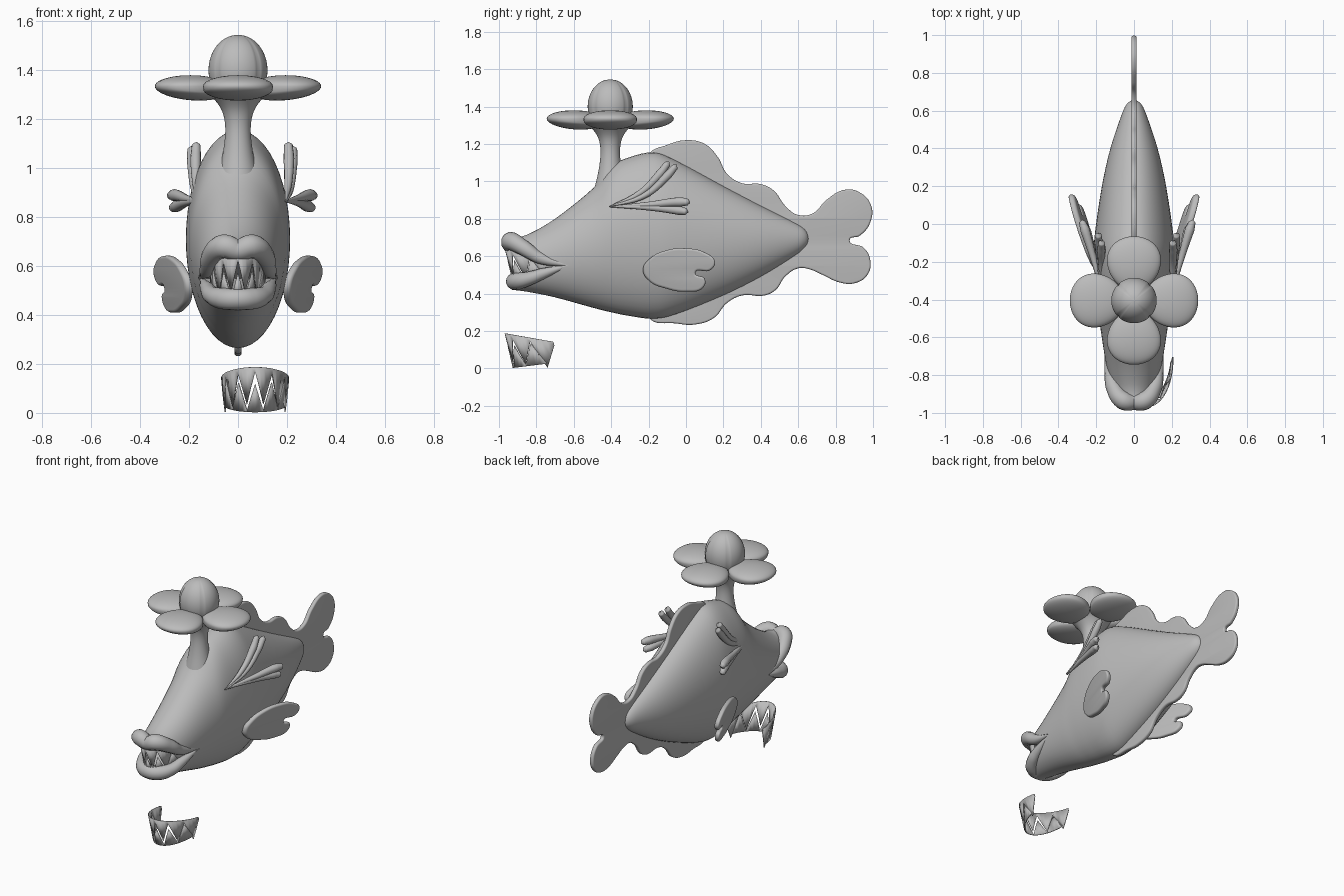
import bpy, bmesh, math
from mathutils import Vector

if "Cube" in bpy.data.objects:
    bpy.data.objects.remove(bpy.data.objects["Cube"])

grey = bpy.data.materials.new("plain grey")
grey.diffuse_color = (0.5, 0.5, 0.5, 1)
grey.use_nodes = True
grey.node_tree.nodes["Principled BSDF"].inputs["Base Color"].default_value = grey.diffuse_color


def finish(ob, angle=40):
    ob.data.materials.clear()
    ob.data.materials.append(grey)
    bpy.ops.object.select_all(action='DESELECT')
    ob.select_set(True)
    bpy.context.view_layer.objects.active = ob
    bpy.ops.object.shade_smooth_by_angle(angle=math.radians(angle))
    return ob


def new_object(name, bm):
    bmesh.ops.recalc_face_normals(bm, faces=bm.faces)
    me = bpy.data.meshes.new(name)
    bm.to_mesh(me)
    bm.free()
    ob = bpy.data.objects.new(name, me)
    bpy.context.collection.objects.link(ob)
    return ob


def loft(name, rings):
    bm = bmesh.new()
    rows = [[bm.verts.new(p) for p in ring] for ring in rings]
    n = len(rows[0])
    for a, b in zip(rows, rows[1:]):
        for i in range(n):
            bm.faces.new((a[i], a[(i + 1) % n], b[(i + 1) % n], b[i]))
    bm.faces.new(rows[0])
    bm.faces.new(rows[-1])
    return new_object(name, bm)


def spline(rows, steps=4):
    """Catmull-Rom interpolation of rows of numbers."""
    p = [rows[0]] + list(rows) + [rows[-1]]
    out = []
    for a, b, c, d in zip(p, p[1:], p[2:], p[3:]):
        for k in range(steps):
            t = k / steps
            out.append([0.5 * (2 * B + (C - A) * t + (2 * A - 5 * B + 4 * C - D) * t * t
                        + (3 * B - A - 3 * C + D) * t ** 3) for A, B, C, D in zip(a, b, c, d)])
    return out + [list(rows[-1])]


def curve_mesh(name, pts, closed, radii=None, extrude=0.0, bevel=1.0):
    """Smooth curve: a tapered tube when radii are given, else a filled plate."""
    cu = bpy.data.curves.new(name, 'CURVE')
    cu.dimensions = '3D' if radii else '2D'
    cu.fill_mode = 'FULL' if radii else 'BOTH'
    cu.extrude, cu.bevel_depth, cu.bevel_resolution = extrude, bevel, 4
    cu.use_fill_caps = bool(radii)
    cu.resolution_u = 8
    if not radii:
        cu.offset = -bevel
    sp = cu.splines.new('BEZIER')
    sp.bezier_points.add(len(pts) - 1)
    sp.use_cyclic_u = closed
    for i, (bp, p) in enumerate(zip(sp.bezier_points, pts)):
        bp.co = tuple(p) + (0,) * (3 - len(p))
        bp.handle_left_type = bp.handle_right_type = 'AUTO'
        if radii:
            bp.radius = radii[i]
    ob = bpy.data.objects.new(name, cu)
    bpy.context.collection.objects.link(ob)
    bpy.ops.object.select_all(action='DESELECT')
    ob.select_set(True)
    bpy.context.view_layer.objects.active = ob
    bpy.ops.object.convert(target='MESH')
    return bpy.context.view_layer.objects.active


def plate(name, pts, extrude, bevel, place):
    ob = curve_mesh(name, pts, True, None, extrude, bevel)
    for v in ob.data.vertices:
        v.co = place(*v.co)
    bm = bmesh.new()
    bm.from_mesh(ob.data)
    bmesh.ops.remove_doubles(bm, verts=bm.verts, dist=1e-5)
    bmesh.ops.recalc_face_normals(bm, faces=bm.faces)
    bm.to_mesh(ob.data)
    bm.free()
    return finish(ob)


# Body: elliptical sections (y, top, bottom, half width)
sections = [(-.93, .70, .42, .10), (-.85, .715, .41, .125), (-.7, .80, .38, .155),
            (-.5, .96, .325, .185), (-.4, 1.08, .30, .198), (-.3, 1.13, .28, .207),
            (-.17, 1.155, .265, .213), (-.05, 1.11, .29, .207), (.2, .975, .39, .17),
            (.4, .87, .49, .125), (.58, .78, .60, .065), (.635, .745, .645, .038),
            (.655, .71, .675, .012)]
rings = []
for y, top, bot, w in spline(sections):
    rings.append([(w * math.cos(a), y, (top + bot) / 2 + (top - bot) / 2 * math.sin(a))
                  for a in (2 * math.pi * i / 48 for i in range(48))])
body = loft("body", rings)

# Mouth opening cut as a wedge
wedge = [(-.63, .55), (-1.1, .724), (-1.1, .43)]
cutter = loft("mouth_cutter", [[(x, y, z) for y, z in wedge] for x in (-.4, .4)])
cutter.hide_render = True
cutter.hide_set(True)
cut = body.modifiers.new("mouth", 'BOOLEAN')
cut.operation, cut.object, cut.solver = 'DIFFERENCE', cutter, 'EXACT'
bpy.context.view_layer.objects.active = body
bpy.ops.object.modifier_apply(modifier="mouth")
bpy.data.objects.remove(cutter)
finish(body)

# Lips: mirrored tapered tubes
lips = {"upper_lip": [(0, -.94, .665, .045), (.055, -.935, .68, .05), (.105, -.87, .645, .042),
                      (.125, -.78, .59, .032), (.15, -.63, .55, .006)],
        "lower_lip": [(0, -.918, .465, .045), (.06, -.895, .467, .045), (.105, -.84, .48, .037),
                      (.125, -.77, .505, .03), (.15, -.63, .55, .006)]}
for name, half in lips.items():
    full = [(-x, y, z, r) for x, y, z, r in reversed(half[1:])] + half
    finish(curve_mesh(name, [p[:3] for p in full], False, [p[3] for p in full]))

# Back, belly and tail fin as one thin plate
outline = [(-.2, 1.14), (-.1, 1.195), (0, 1.22), (.1, 1.2), (.17, 1.13), (.22, 1.04), (.3, .99),
           (.4, .985), (.47, .95), (.53, .87), (.6, .82), (.68, .83), (.75, .90), (.85, .955),
           (.93, .94), (.99, .87), (.985, .78), (.93, .71), (.875, .685), (.95, .645),
           (.985, .58), (.97, .50), (.9, .455), (.82, .46), (.73, .50), (.66, .53), (.6, .535),
           (.53, .49), (.48, .42), (.42, .39), (.3, .39), (.22, .35), (.15, .27), (.05, .235),
           (-.05, .24), (-.2, .275), (-.15, .5), (-.15, .9)]
plate("tail_and_back_fin", outline, .004, .01, lambda u, v, w: Vector((w, u, v)))

# Heart-shaped side fins and forked feathers
heart = [(-.23, .53), (-.19, .59), (-.11, .63), (0, .642), (.1, .62), (.155, .57), (.13, .525),
         (.05, .51), (.1, .48), (.09, .43), (0, .41), (-.1, .425), (-.2, .47)]
feathers = [[(.19, -.41, .865, .003), (.245, -.2, .875, .016), (.295, -.03, .89, .025),
             (.308, .01, .888, .018), (.31, .022, .885, .002)],
            [(.19, -.41, .865, .003), (.245, -.2, .86, .016), (.285, -.04, .845, .024),
             (.3, 0, .838, .018), (.302, .012, .835, .002)],
            [(.195, -.41, .865, .003), (.205, -.25, .935, .016), (.208, -.14, 1.04, .022),
             (.206, -.10, 1.093, .018), (.206, -.09, 1.105, .002)],
            [(.2, -.41, .865, .003), (.215, -.22, .925, .016), (.222, -.1, 1.03, .022),
             (.224, -.06, 1.077, .018), (.224, -.05, 1.09, .002)]]
for side, s, shift in (("right", 1, 0), ("left", -1, .035)):
    plate(side + "_side_fin", heart, .004, .013, lambda u, v, w: Vector(
        (s * (.2 + (u + .23) * .32 + (v - .52) * .17 + w), u, v)))
    for i, f in enumerate(feathers):
        finish(curve_mesh(f"{side}_feather_{i + 1}", [(s * p[0] + shift, p[1], p[2]) for p in f],
                          False, [p[3] for p in f]), 60)

# Flower stem, and bulb with four seams
FY = -.405


def lathe(name, profile, n=64, seam=0.0):
    rings = []
    for r, z in spline(profile):
        rings.append([(r * k * math.cos(a), FY + r * k * math.sin(a), z) for a, k in
                      ((2 * math.pi * i / n, 1 - seam * (i % (n // 4) == n // 8))
                       for i in range(n))])
    return finish(loft(name, rings), 50)


lathe("flower_stem", [(.085, .96), (.064, 1.05), (.053, 1.13), (.054, 1.19), (.068, 1.24),
                      (.1, 1.285), (.13, 1.31)])
lathe("flower_bulb", [(.12 * math.cos(a) + .0005, 1.4 + .145 * math.sin(a)) for a in
                      (math.radians(-75 + 15 * i) for i in range(12))], 64, .05)

# Four flat rounded petals
for i in range(4):
    a = math.pi / 2 * i
    bm = bmesh.new()
    bmesh.ops.create_uvsphere(bm, u_segments=40, v_segments=20, radius=1)
    for v in bm.verts:
        x, y, z = v.co
        d = .195 + .145 * x
        w = .142 * y * (1 + .12 * x)
        h = 1.335 + .045 * z - .012 * (1 - x) * (z < 0)
        v.co = (d * math.cos(a) - w * math.sin(a), FY + d * math.sin(a) + w * math.cos(a), h)
    finish(new_object(f"petal_{i + 1}", bm), 60)


# Curved rows of interlocking pointed teeth
def teeth(name, cx, dz, sx):
    bm = bmesh.new()
    step = math.pi / 6

    def point(a, z):
        fade = 1 - z / .19
        return (cx + sx * (.14 - .014 * fade) * math.sin(a),
                -.72 + .045 * fade - .248 * math.cos(a), z + dz)
    for count, upper in ((6, True), (5, False)):
        cols = []
        for k in range(count * 4 + 1):
            a = (k / 4 - count / 2) * step
            tip = 1 - abs(k % 4 - 2) / 2
            bend = 1 - math.cos(a)
            base = .187 - .045 * bend if upper else .003 + .03 * bend
            edge = base - .02 - .13 * tip if upper else base + .006 + .11 * tip
            cols.append([bm.verts.new(point(a, z)) for z in (base, edge)])
        for p, q in zip(cols, cols[1:]):
            bm.faces.new((p[0], q[0], q[1], p[1]))
    ob = new_object(name, bm)
    sol = ob.modifiers.new("thickness", 'SOLIDIFY')
    sol.thickness, sol.offset = .005, 0
    return finish(ob, 30)


teeth("loose_teeth", .07, 0, 1)
teeth("mouth_teeth", 0, .455, .85)
